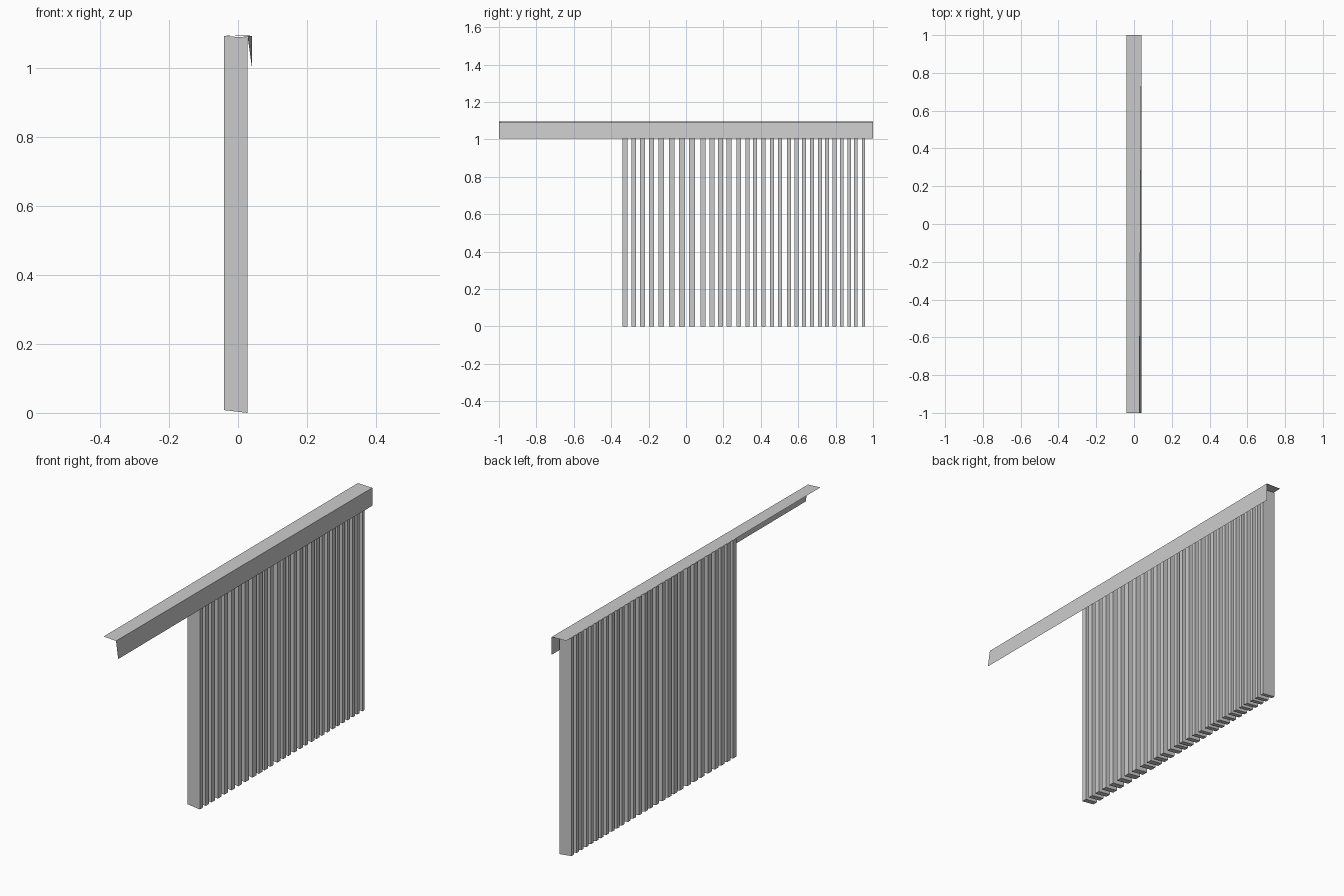
import bpy, bmesh

if "Cube" in bpy.data.objects:
    bpy.data.objects.remove(bpy.data.objects["Cube"])


def mesh_object(name, bm):
    bmesh.ops.recalc_face_normals(bm, faces=bm.faces)
    mesh = bpy.data.meshes.new(name)
    bm.to_mesh(mesh)
    bm.free()
    obj = bpy.data.objects.new(name, mesh)
    bpy.context.collection.objects.link(obj)
    return obj


# Pelmet: thin folded sheet, slightly twisted along its length
bm = bmesh.new()
near = [bm.verts.new((x, -1, z)) for x, z in [(-0.04, 1.096), (0.028, 1.092), (0.04, 1.005)]]
far = [bm.verts.new((x, 1, z)) for x, z in [(-0.04, 1.096), (0.04, 1.094), (0.04, 1.005)]]
for i in range(2):
    bm.faces.new((near[i], near[i + 1], far[i + 1], far[i]))
mesh_object("pelmet", bm)

# Vertical slats: slab profile extruded along y, bunched towards one side
profile = [(-0.04, 0.008), (0.027, 0.0), (0.027, 1.089), (-0.04, 1.093)]
centres = [-0.326, -0.28, -0.233, -0.184, -0.132, -0.075, -0.021, 0.032,
           0.091, 0.139, 0.184, 0.23, 0.283, 0.329, 0.369, 0.414, 0.46,
           0.503, 0.551, 0.591, 0.631, 0.674, 0.717, 0.754, 0.794, 0.832,
           0.872, 0.908, 0.949]


def slat(index, y):
    # thickness swells slightly near the middle and thins at the far side
    width = 0.025 + 0.006 * max(0, 1 - abs(y) / 0.3) - 0.008 * max(0, y - 0.1)
    bm = bmesh.new()
    face = bm.faces.new([bm.verts.new((x, y - width / 2, z)) for x, z in profile])
    ext = bmesh.ops.extrude_face_region(bm, geom=[face], use_keep_orig=True)
    verts = [g for g in ext["geom"] if isinstance(g, bmesh.types.BMVert)]
    bmesh.ops.translate(bm, verts=verts, vec=(0, width, 0))
    mesh_object(f"slat_{index:02d}", bm)


for i, y in enumerate(centres):
    slat(i, y)
